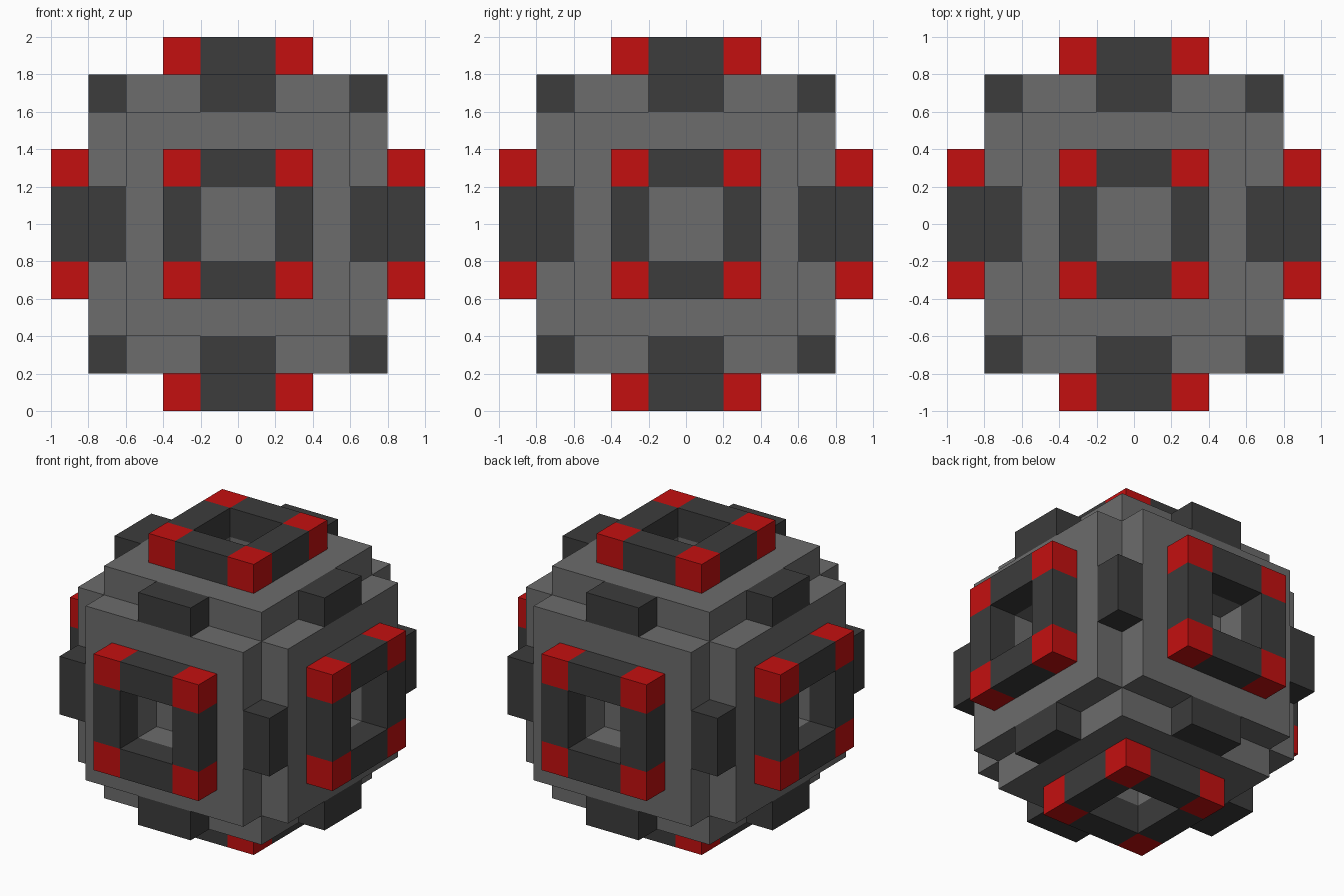
import bpy, bmesh, math
from mathutils import Matrix, Vector

if "Cube" in bpy.data.objects:
    bpy.data.objects.remove(bpy.data.objects["Cube"], do_unlink=True)

CENTRE = Matrix.Translation((0, 0, 1))


def material(name, rgb):
    m = bpy.data.materials.new(name)
    m.use_nodes = True
    m.diffuse_color = (*rgb, 1)
    m.node_tree.nodes["Principled BSDF"].inputs["Base Color"].default_value = (*rgb, 1)
    return m


GREY = material("mid grey", (0.15, 0.15, 0.15))
DARK = material("dark grey", (0.045, 0.045, 0.045))
RED = material("red", (0.55, 0.005, 0.005))


def finish(bm, name, mat, turn):
    """Turn a part about the middle of the model and link it."""
    bmesh.ops.recalc_face_normals(bm, faces=bm.faces)
    mesh = bpy.data.meshes.new(name)
    bm.to_mesh(mesh)
    bm.free()
    mesh.transform(CENTRE @ turn)
    mesh.materials.append(mat)
    obj = bpy.data.objects.new(name, mesh)
    bpy.context.collection.objects.link(obj)


def add_box(bm, centre, size):
    bmesh.ops.create_cube(bm, size=1,
                          matrix=Matrix.Translation(centre) @ Matrix.Diagonal((*size, 1)))


def add_frame(bm, outer, inner, z0, z1):
    """Square plate with a square hole through it."""
    corners = [(-1, -1), (1, -1), (1, 1), (-1, 1)]
    loops = [[bm.verts.new((x * r, y * r, z)) for x, y in corners]
             for r, z in ((outer, z0), (outer, z1), (inner, z1), (inner, z0))]
    for a in range(4):
        p, q = loops[a], loops[(a + 1) % 4]
        for i in range(4):
            j = (i + 1) % 4
            bm.faces.new((p[i], p[j], q[j], q[i]))


# Solid core
bm = bmesh.new()
add_box(bm, (0, 0, 0), (1.2, 1.2, 1.2))
finish(bm, "core", GREY, Matrix.Identity(4))

# Each side: a plate, then a raised ring of dark bars and red corners
sides = {"top": (0, 0, 1), "bottom": (0, 0, -1), "left": (1, 0, 0),
         "right": (-1, 0, 0), "back": (0, 1, 0), "front": (0, -1, 0)}
for side, axis in sides.items():
    turn = Vector((0, 0, 1)).rotation_difference(Vector(axis)).to_matrix().to_4x4()

    bm = bmesh.new()
    add_frame(bm, 0.6, 0.2, 0.6, 0.8)
    finish(bm, side + "_plate", GREY, turn)

    bars, corners = bmesh.new(), bmesh.new()
    for s in (-1, 1):
        add_box(bars, (0.3 * s, 0, 0.9), (0.2, 0.4, 0.2))
        add_box(bars, (0, 0.3 * s, 0.9), (0.4, 0.2, 0.2))
        for t in (-1, 1):
            add_box(corners, (0.3 * s, 0.3 * t, 0.9), (0.2, 0.2, 0.2))
    finish(bars, side + "_ring_bars", DARK, turn)
    finish(corners, side + "_ring_corners", RED, turn)

# Twelve blocks in the grooves between plates, four along each axis
for k, axis in enumerate("xyz"):
    for a in (-0.7, 0.7):
        for b in (-0.7, 0.7):
            centre, size = [0, 0, 0], [0.2, 0.2, 0.2]
            size[k] = 0.4
            centre[(k + 1) % 3], centre[(k + 2) % 3] = a, b
            bm = bmesh.new()
            add_box(bm, centre, size)
            finish(bm, "edge_block_" + axis, DARK, Matrix.Identity(4))
